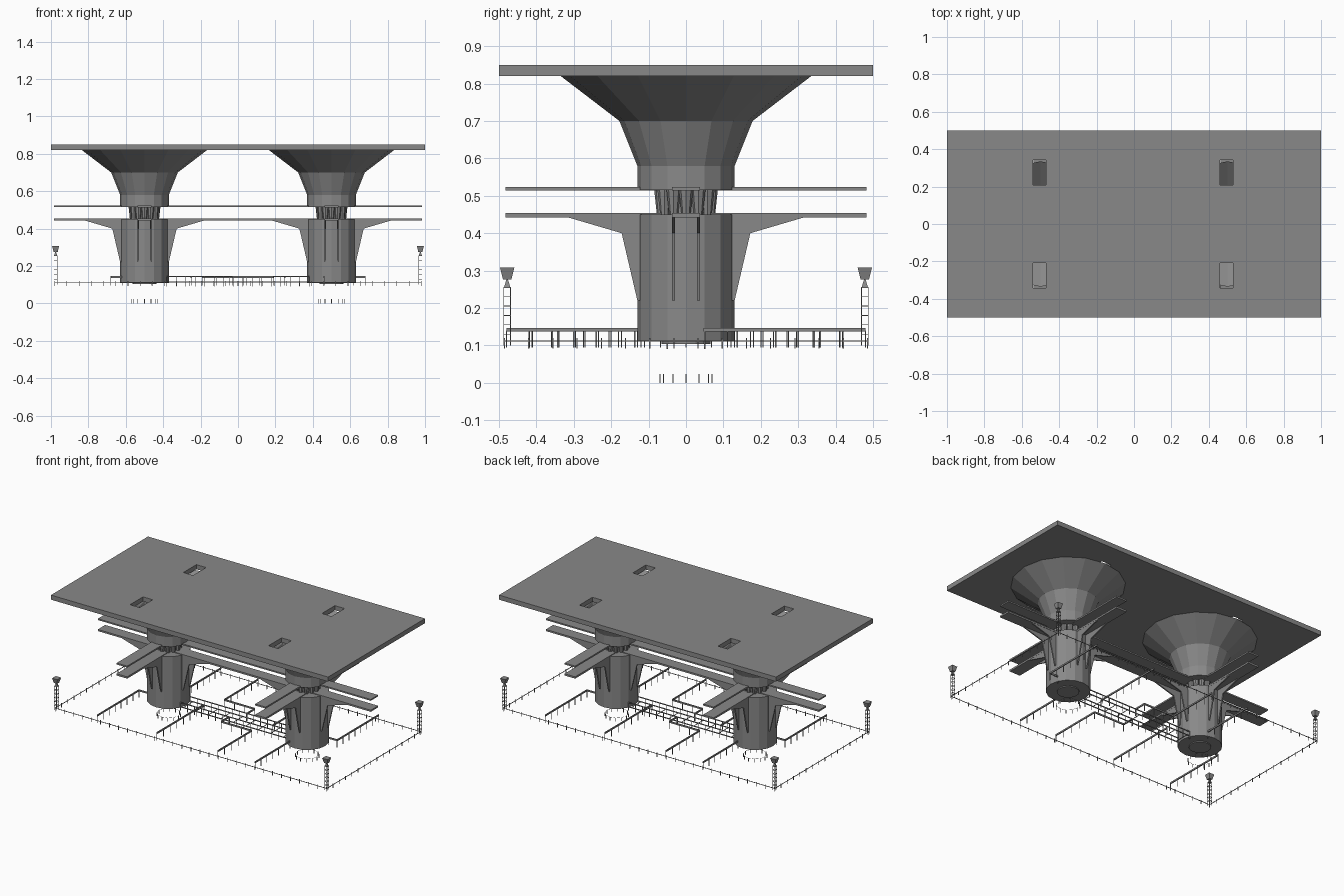
import bpy, bmesh, math
from mathutils import Vector, Matrix

cube = bpy.data.objects.get("Cube")
if cube:
    bpy.data.objects.remove(cube, do_unlink=True)

grey = bpy.data.materials.new("concrete_grey")
grey.use_nodes = True
colour = (0.25, 0.25, 0.25, 1)
grey.diffuse_color = colour
grey.node_tree.nodes["Principled BSDF"].inputs["Base Color"].default_value = colour


def finish(name, bm):
    bmesh.ops.recalc_face_normals(bm, faces=bm.faces)
    mesh = bpy.data.meshes.new(name)
    bm.to_mesh(mesh)
    bm.free()
    mesh.materials.append(grey)
    ob = bpy.data.objects.new(name, mesh)
    bpy.context.collection.objects.link(ob)
    return ob


def box(bm, lo, hi):
    lo, hi = Vector(lo), Vector(hi)
    size = Matrix.Diagonal((*(hi - lo), 1))
    bmesh.ops.create_cube(bm, size=1, matrix=Matrix.Translation((lo + hi) / 2) @ size)


def bar(bm, a, b, w=0.003, h=None):
    """Square bar between two points."""
    a, b = Vector(a), Vector(b)
    d = b - a
    turn = d.to_track_quat('Z', 'Y').to_matrix().to_4x4()
    if abs(d.z) < 1e-6:
        turn = Matrix.Rotation(math.atan2(d.y, d.x), 4, 'Z') @ Matrix.Rotation(math.pi / 2, 4, 'Y')
    size = Matrix.Diagonal((h or w, w, d.length, 1))
    bmesh.ops.create_cube(bm, size=1, matrix=Matrix.Translation((a + b) / 2) @ turn @ size)


def lathe(bm, profile, cx, sides=16, cy=0, caps=(True, True)):
    """Stack of polygon rings from (radius, height) pairs."""
    rings = []
    for r, z in profile:
        rings.append([bm.verts.new((cx + r * math.cos(k * math.tau / sides),
                                    cy + r * math.sin(k * math.tau / sides), z))
                      for k in range(sides)])
    for low, high in zip(rings, rings[1:]):
        for k in range(sides):
            n = (k + 1) % sides
            bm.faces.new((low[k], low[n], high[n], high[k]))
    for ring, wanted in ((rings[0], caps[0]), (rings[-1], caps[1])):
        if wanted:
            bm.faces.new(ring)


def posts(bm, a, b, low, high, step):
    a, b = Vector(a), Vector(b)
    count = max(1, round((b - a).length / step))
    for k in range(count + 1):
        x, y, _ = a.lerp(b, k / count)
        bar(bm, (x, y, low), (x, y, high))


# Roof slab with four skylight openings
bm = bmesh.new()
box(bm, (-1, -0.5, 0.82), (1, 0.5, 0.85))
roof = finish("roof_slab", bm)
bm = bmesh.new()
for x in (-0.505, 0.495):
    for y in (-0.275, 0.275):
        box(bm, (x - 0.035, y - 0.067, 0.8), (x + 0.035, y + 0.067, 0.9))
cutter = finish("skylight_cutter", bm)
cutter.hide_render = True
cutter.hide_viewport = True
cut = roof.modifiers.new("skylights", 'BOOLEAN')
cut.object = cutter
cut.solver = 'EXACT'

for side, cx in (("right", -0.5), ("left", 0.5)):
    # Column, neck and hollow funnel
    bm = bmesh.new()
    lathe(bm, [(0.13, 0.11), (0.13, 0.45)], cx)
    lathe(bm, [(0.065, 0.104), (0.065, 0.112)], cx)
    finish(side + "_column", bm)
    bm = bmesh.new()
    lathe(bm, [(0.13, 0.515), (0.13, 0.58), (0.178, 0.70), (0.335, 0.82)], cx, caps=(True, False))
    finish(side + "_funnel", bm)
    bm = bmesh.new()
    lathe(bm, [(0.06, 0.45), (0.06, 0.52)], cx)
    for k in range(12):
        a = k * math.tau / 12
        lathe(bm, [(0.012, 0.45), (0.013, 0.46), (0.019, 0.515)], cx + 0.066 * math.cos(a), 8,
              0.066 * math.sin(a))
    finish(side + "_neck", bm)

    # Paired tapering brackets in four directions
    bm = bmesh.new()
    outline = [(0.115, 0.22), (0.13, 0.22), (0.172, 0.40), (0.315, 0.442), (0.115, 0.442)]
    for q in range(4):
        spin = Matrix.Translation((cx, 0, 0)) @ Matrix.Rotation(q * math.pi / 2, 4, 'Z')
        for off in (-0.033, 0.033):
            ends = [[bm.verts.new(spin @ Vector((r, off + t, z))) for r, z in outline]
                    for t in (-0.004, 0.004)]
            bm.faces.new(ends[0])
            bm.faces.new(ends[1])
            for k in range(len(outline)):
                n = (k + 1) % len(outline)
                bm.faces.new((ends[0][k], ends[0][n], ends[1][n], ends[1][k]))
    finish(side + "_brackets", bm)

    # Cross arms on both levels
    bm = bmesh.new()
    for low, high in ((0.442, 0.454), (0.514, 0.524)):
        box(bm, (cx - 0.038, -0.483, low), (cx + 0.038, 0.483, high))
    finish(side + "_cross_arms", bm)

    # Ring of short legs beneath the column
    bm = bmesh.new()
    corners = [(cx + 0.07 * math.cos(k * math.tau / 12), 0.07 * math.sin(k * math.tau / 12))
               for k in range(12)]
    for (x, y), (u, v) in zip(corners, corners[1:] + corners[:1]):
        bar(bm, (x, y, 0), (x, y, 0.024))
        bar(bm, (x, y, 0.0235), (u, v, 0.0235), 0.001)
    finish(side + "_foot_ring", bm)

# Long walkways joining the columns
bm = bmesh.new()
for low, high in ((0.4425, 0.4535), (0.5145, 0.5235)):
    box(bm, (-0.985, -0.038, low), (0.985, 0.038, high))
finish("long_walkways", bm)

# Perimeter fence
bm = bmesh.new()
X, Y = 0.98, 0.485
loop = [(-X, -Y, 0), (X, -Y, 0), (X, Y, 0), (-X, Y, 0)]
for a, b in zip(loop, loop[1:] + loop[:1]):
    lift = Vector((0, 0, 0.112))
    bar(bm, Vector(a) + lift, Vector(b) + lift, 0.003)
    posts(bm, a, b, 0.092, 0.12, 0.065)
finish("perimeter_fence", bm)

# Footpaths, repeated by a half turn
bm = bmesh.new()
paths = [[(-0.68, -0.48), (-0.68, -0.05), (-0.62, -0.05)],
         [(-0.25, -0.48), (-0.25, 0)],
         [(0.19, -0.48), (0.19, -0.13), (-0.03, -0.13), (-0.03, -0.05)],
         [(0.46, -0.48), (0.46, -0.12)]]
for path in paths:
    for s in (1, -1):
        for (x, y), (u, v) in zip(path, path[1:]):
            a, b = (s * x, s * y, 0.142), (s * u, s * v, 0.142)
            bar(bm, a, b, 0.006, 0.01)
            posts(bm, a, b, 0.095, 0.14, 0.065)
finish("footpaths", bm)

# Bridge between the columns
bm = bmesh.new()
for y in (-0.05, 0.05):
    for z in (0.115, 0.143):
        bar(bm, (-0.39, y, z), (0.39, y, z), 0.005)
    posts(bm, (-0.38, y, 0), (0.38, y, 0), 0.09, 0.143, 0.05)
for k in range(9):
    x = -0.36 + k * 0.09
    bar(bm, (x, -0.05, 0.115), (x, 0.05, 0.115))
finish("bridge", bm)

# Lattice lamp masts in the corners
for sx, xname in ((-1, "right"), (1, "left")):
    for sy, yname in ((-1, "front"), (1, "back")):
        bm = bmesh.new()
        cx, cy = sx * 0.975, sy * 0.478
        legs = [(cx + dx, cy + dy) for dx, dy in ((-.009, -.009), (.009, -.009), (.009, .009), (-.009, .009))]
        for (x, y), (u, v) in zip(legs, legs[1:] + legs[:1]):
            bar(bm, (x, y, 0.1), (x, y, 0.255), 0.002)
            for k in range(6):
                z = 0.13 + k * 0.025
                bar(bm, (x, y, z), (u, v, z), 0.002)
        lathe(bm, [(0.013, 0.253), (0.003, 0.276)], cx, 4, cy)
        lathe(bm, [(0.016, 0.276), (0.027, 0.308)], cx, 4, cy)
        # Square the head to the axes
        bmesh.ops.rotate(bm, verts=[v for v in bm.verts if v.co.z > 0.2525 and len(v.link_edges) == 3 and
                                    abs(v.co.z - 0.255) > 0.0015],
                         cent=(cx, cy, 0), matrix=Matrix.Rotation(math.pi / 4, 3, 'Z'))
        finish(f"{yname}_{xname}_lamp_mast", bm)
